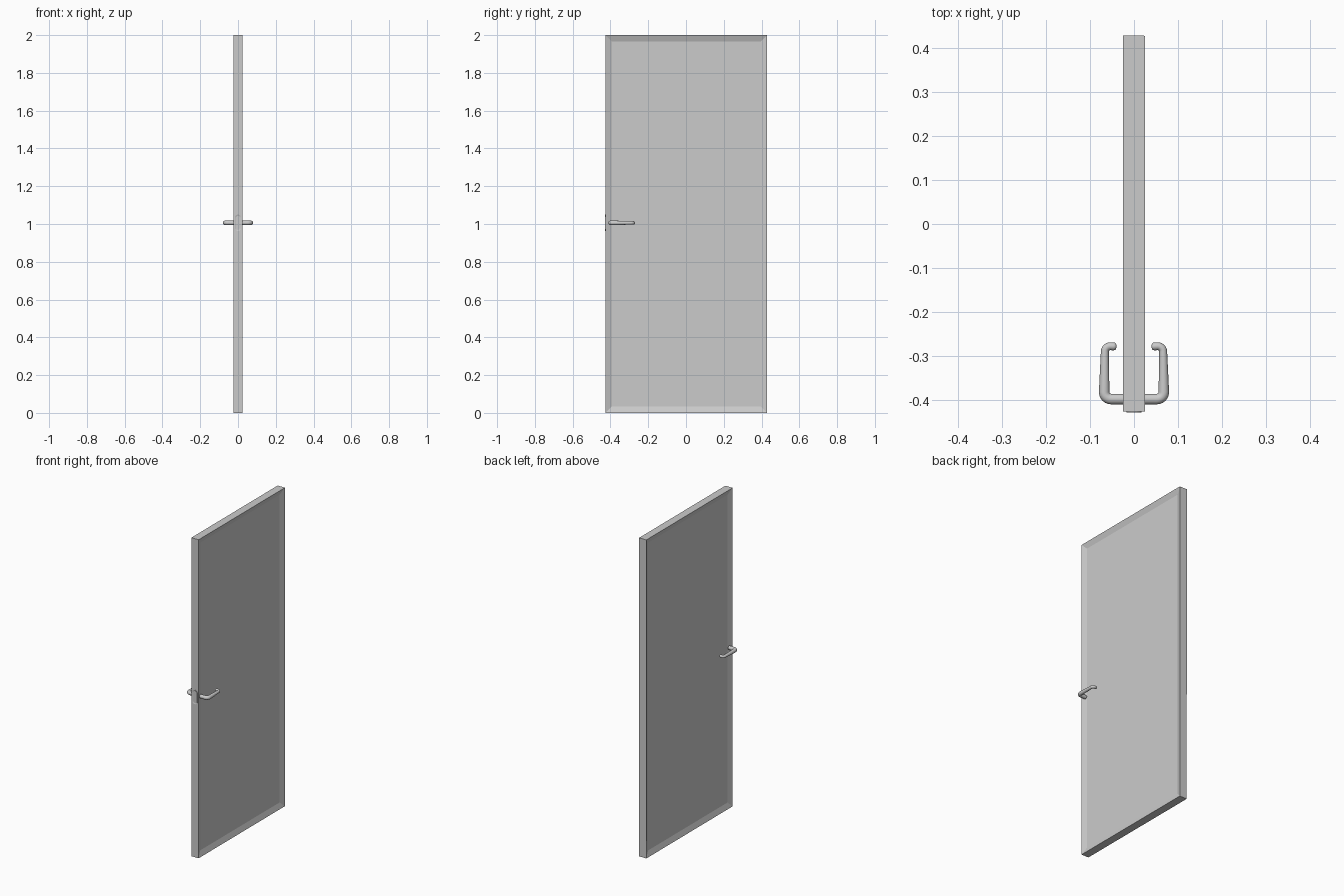
import bpy, bmesh
from math import sin, cos, pi
from mathutils import Vector

cube = bpy.data.objects.get("Cube")
if cube:
    bpy.data.objects.remove(cube, do_unlink=True)

grey = bpy.data.materials.new("light_grey")
grey.use_nodes = True
grey.diffuse_color = (0.6, 0.6, 0.6, 1)
grey.node_tree.nodes["Principled BSDF"].inputs["Base Color"].default_value = grey.diffuse_color


def add_object(name, bm):
    mesh = bpy.data.meshes.new(name)
    bmesh.ops.recalc_face_normals(bm, faces=bm.faces)
    bm.to_mesh(mesh)
    bm.free()
    mesh.materials.append(grey)
    obj = bpy.data.objects.new(name, mesh)
    bpy.context.collection.objects.link(obj)
    return obj


def smooth(obj):
    bpy.ops.object.select_all(action="DESELECT")
    obj.select_set(True)
    bpy.context.view_layer.objects.active = obj
    bpy.ops.object.shade_smooth_by_angle(angle=0.7)


# Door leaf: a slab with a recessed panel on each broad side
bm = bmesh.new()
bmesh.ops.create_cube(bm, size=1)
for v in bm.verts:
    v.co = Vector((v.co.x * 0.05, v.co.y * 0.856 + 0.001, v.co.z * 2 + 1))
for side in (-1, 1):
    face = next(f for f in bm.faces if f.normal.x * side > 0.9)
    bmesh.ops.inset_individual(bm, faces=[face], thickness=0.048)
    for v in face.verts:
        v.co.x -= side * 0.012
# the hinge edge is slightly out of square at its top corner
for v in bm.verts:
    if v.co.y > 0.42 and v.co.z > 1.9 and v.co.x < 0:
        v.co.y = 0.43
add_object("door_leaf", bm)

# Latch plate: upright capsule with an inset centre on the front edge
bm = bmesh.new()
outline = []
for i in range(24):
    a = 2 * pi * (i + 0.5) / 24
    z = 1.006 + 0.017 * sin(a) + (0.027 if sin(a) > 0 else -0.027)
    outline.append(bm.verts.new((0.017 * cos(a), -0.426, z)))
plate = bm.faces.new(outline)
rim = bmesh.ops.extrude_face_region(bm, geom=[plate])
front = next(g for g in rim["geom"] if isinstance(g, bmesh.types.BMFace))
for v in front.verts:
    v.co.y = -0.43
bmesh.ops.inset_individual(bm, faces=[front], thickness=0.007)
for v in front.verts:
    v.co.y += 0.002
add_object("latch_plate", bm)


def corner(centre, radius, start, end, steps=6):
    """Points on an arc in the horizontal plane."""
    angles = [start + (end - start) * i / steps for i in range(steps + 1)]
    return [(centre[0] + radius * cos(a), centre[1] + radius * sin(a)) for a in angles]


# Lever handles: round bar leaving the leaf, turning along it, hooking back
path = [(0.02, -0.399), (0.05, -0.399)]
path += corner((0.052, -0.383), 0.016, -pi / 2, 0)
path += corner((0.054, -0.291), 0.0125, 0, pi / 2)
path += [(0.047, -0.279), (0.043, -0.279), (0.041, -0.279), (0.04, -0.279)]
sizes = [0.012] * 9 + [0.009] * 8 + [0.0085, 0.0065, 0.002]

for side, name in ((1, "left_handle"), (-1, "right_handle")):
    bm = bmesh.new()
    points = [Vector((x * side, y, 1.006)) for x, y in path]
    rings = []
    for i, p in enumerate(points):
        along = (points[min(i + 1, len(points) - 1)] - points[max(i - 1, 0)]).normalized()
        up = Vector((0, 0, 1))
        across = along.cross(up)
        turns = [2 * pi * k / 16 for k in range(16)]
        rings.append([bm.verts.new(p + sizes[i] * (across * cos(t) + up * sin(t))) for t in turns])
    for a, b in zip(rings, rings[1:]):
        for k in range(16):
            n = (k + 1) % 16
            bm.faces.new((a[k], a[n], b[n], b[k]))
    bm.faces.new(rings[0])
    bm.faces.new(rings[-1])
    smooth(add_object(name, bm))
